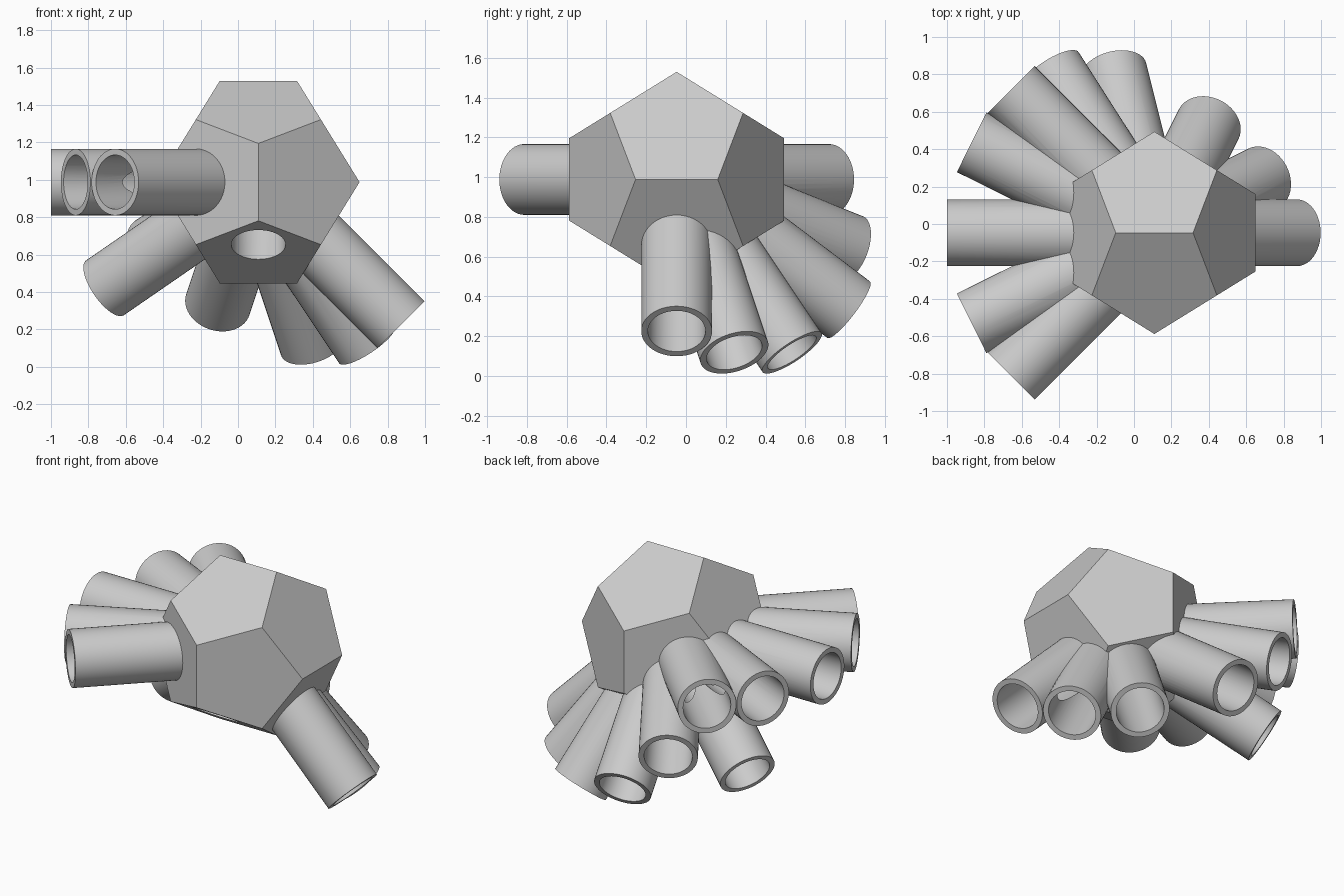
import bpy, bmesh
from mathutils import Vector

cube = bpy.data.objects.get("Cube")
if cube:
    bpy.data.objects.remove(cube, do_unlink=True)

CENTRE = Vector((0.109, -0.047, 0.988))
PHI = (1 + 5 ** 0.5) / 2
HUB_HALF = 0.541        # centre to the middle of an edge
OUTER, BORE = 0.178, 0.145

# Tube ends measured from the hub centre
TUBE_ENDS = [
    (-1.11, 0, 0), (-0.977, -0.484, 0), (-0.766, -0.766, 0),
    (-0.977, 0.484, 0), (-0.766, 0.766, 0),
    (-0.555, 0.87, -0.35), (-0.82, 0.42, -0.565), (-0.217, 0.865, -0.655),
    (0.29, 0.58, -0.87), (0.58, 0.29, -0.87), (0.763, 0, -0.763),
]
OPEN_SOCKET = (0, -0.6, -0.6)   # bore without a tube

grey = bpy.data.materials.new("light grey")
grey.use_nodes = True
colour = (0.6, 0.6, 0.6, 1)
grey.diffuse_color = colour
grey.node_tree.nodes["Principled BSDF"].inputs["Base Color"].default_value = colour


def add_object(name, bm):
    mesh = bpy.data.meshes.new(name)
    bm.to_mesh(mesh)
    bm.free()
    mesh.materials.append(grey)
    obj = bpy.data.objects.new(name, mesh)
    bpy.context.scene.collection.objects.link(obj)
    return obj


def add_rod(name, end, radius, start, extra):
    """Solid cylinder running outward from the hub centre."""
    axis = Vector(end).normalized()
    stop = Vector(end).length + extra
    bm = bmesh.new()
    bmesh.ops.create_cone(bm, cap_ends=True, segments=48, radius1=radius,
                          radius2=radius, depth=stop - start)
    turn = axis.to_track_quat('Z', 'Y').to_matrix()
    bmesh.ops.rotate(bm, verts=bm.verts[:], matrix=turn)
    bmesh.ops.translate(bm, verts=bm.verts[:], vec=CENTRE + axis * (start + stop) / 2)
    return add_object(name, bm)


def combine(target, tool, operation):
    """Apply one boolean step and discard the tool."""
    mod = target.modifiers.new(tool.name, 'BOOLEAN')
    mod.operation = operation
    mod.solver = 'MANIFOLD'
    mod.object = tool
    bpy.ops.object.modifier_apply(modifier=mod.name)
    bpy.data.objects.remove(tool, do_unlink=True)


# Dodecahedral hub
a = HUB_HALF / PHI
signs = (-1, 1)
points = [(x * a, y * a, z * a) for x in signs for y in signs for z in signs]
for s in signs:
    for t in signs:
        short, far = s * a / PHI, t * a * PHI
        points += [(short, 0, far), (0, far, short), (far, short, 0)]
bm = bmesh.new()
for p in points:
    bm.verts.new(CENTRE + Vector(p))
bmesh.ops.convex_hull(bm, input=bm.verts[:])
bmesh.ops.dissolve_limit(bm, angle_limit=0.02, verts=bm.verts[:], edges=bm.edges[:])
bmesh.ops.recalc_face_normals(bm, faces=bm.faces[:])
hub = add_object("hub_with_tubes", bm)

for obj in bpy.context.selected_objects:
    obj.select_set(False)
hub.select_set(True)
bpy.context.view_layer.objects.active = hub

# Fuse the tubes to the hub
for end in TUBE_ENDS:
    combine(hub, add_rod("tube", end, OUTER, 0.15, 0), 'UNION')

# Hollow out every tube and the open socket
for end in TUBE_ENDS + [OPEN_SOCKET]:
    combine(hub, add_rod("bore", end, BORE, 0, 0.1), 'DIFFERENCE')

# Smooth tube walls, flat hub faces
bpy.ops.object.shade_smooth_by_angle(angle=0.25)
